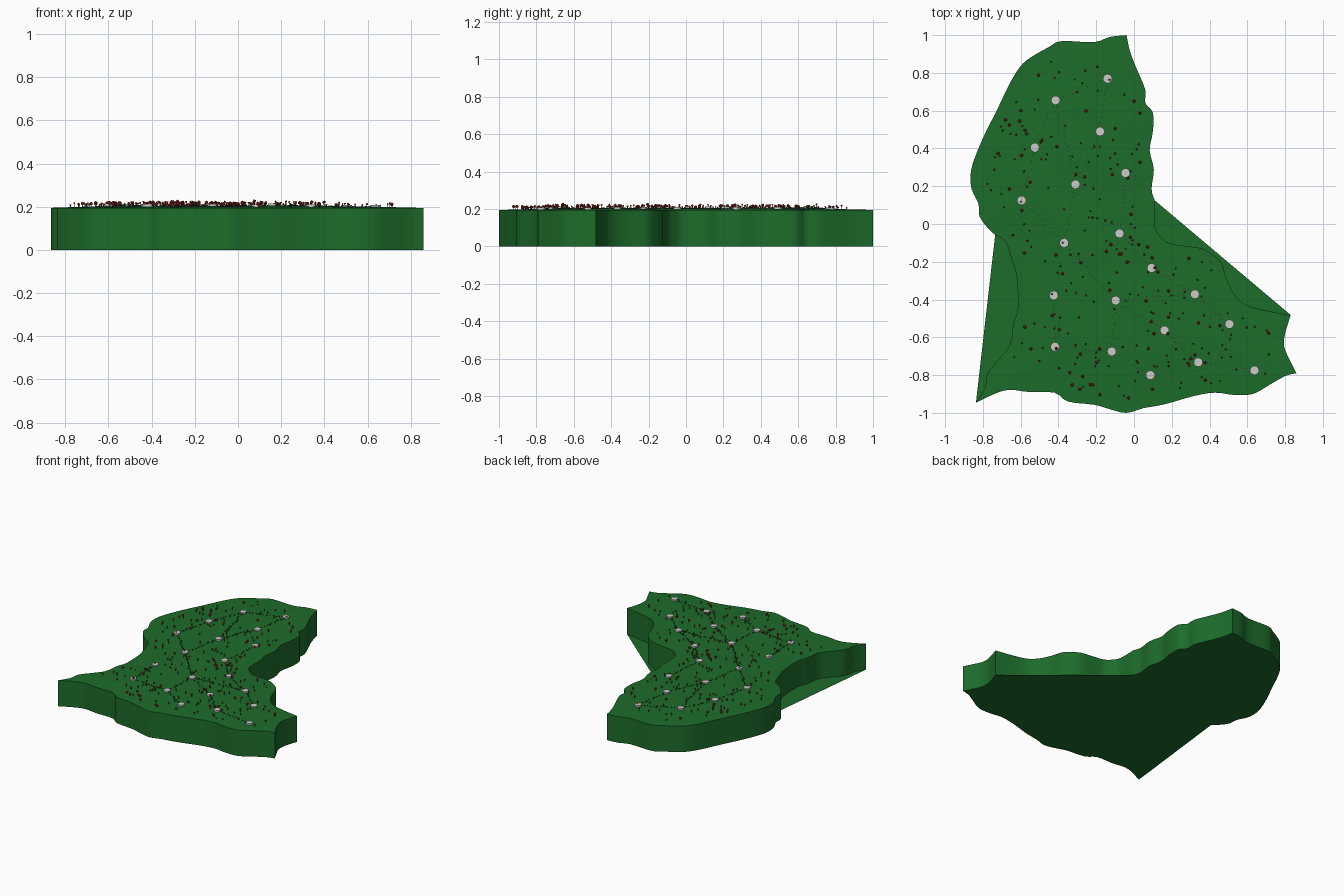
import bpy, bmesh, math, random
from mathutils import Vector, Matrix, noise
from mathutils.geometry import delaunay_2d_cdt

if "Cube" in bpy.data.objects:
    bpy.data.objects.remove(bpy.data.objects["Cube"])

random.seed(4)
TOP = 0.195

# Shore profiles, clockwise; each starts at a sharp corner
EAST = [(-.04, 1), (-.02, .91), (.015, .82), (.06, .71), (.06, .64), (.1, .59), (.1, .49), (.083, .39),
        (.105, .29), (.093, .185), (.11, .125)]
EAST_BAY = [(.11, .125), (.11, -.01), (.135, -.06), (.18, -.1), (.27, -.116), (.36, -.13), (.42, -.165),
            (.465, -.21), (.49, -.29), (.53, -.37), (.585, -.425), (.68, -.455), (.83, -.482)]
CAPE = [(.83, -.482), (.8, -.58), (.795, -.65), (.825, -.72), (.86, -.79)]
SOUTH = [(.86, -.79), (.8, -.805), (.72, -.85), (.63, -.9), (.53, -.905), (.43, -.893), (.32, -.91),
         (.16, -.955), (.05, -.975), (-.04, -1), (-.13, -.98), (-.21, -.957), (-.35, -.94), (-.42, -.893),
         (-.55, -.89), (-.66, -.878), (-.74, -.9), (-.837, -.947)]
WEST_BAY = [(-.837, -.947), (-.79, -.87), (-.775, -.79), (-.71, -.71), (-.655, -.635), (-.64, -.53),
            (-.615, -.45), (-.62, -.29), (-.645, -.195), (-.68, -.095), (-.735, -.058)]
WEST = [(-.735, -.058), (-.775, -.02), (-.818, .04), (-.823, .106), (-.86, .185), (-.865, .265), (-.845, .345),
        (-.79, .476), (-.727, .6), (-.66, .74), (-.605, .83), (-.55, .88), (-.45, .937), (-.385, .968),
        (-.21, .963), (-.13, .99), (-.04, 1)]


def smooth_path(pts, n=3):
    """Catmull-Rom through pts, last point left out so pieces join up."""
    p = [Vector(a) for a in pts]
    p = [p[0]] + p + [p[-1]]
    out = []
    for i in range(1, len(p) - 2):
        a, b, c, d = p[i - 1:i + 3]
        for k in range(n):
            t = k / n
            out.append(.5 * (2 * b + (c - a) * t + (2 * a - 5 * b + 4 * c - d) * t * t
                             + (3 * b - a - 3 * c + d) * t ** 3))
    return out


def material(name, col):
    m = bpy.data.materials.new(name)
    m.diffuse_color = (*col, 1)
    m.use_nodes = True
    m.node_tree.nodes["Principled BSDF"].inputs["Base Color"].default_value = m.diffuse_color
    return m


def make_object(name, bm, mat, smooth=False):
    me = bpy.data.meshes.new(name)
    bm.to_mesh(me)
    bm.free()
    ob = bpy.data.objects.new(name, me)
    bpy.context.collection.objects.link(ob)
    if mat:
        me.materials.append(mat)
    if smooth:
        bpy.context.view_layer.objects.active = ob
        ob.select_set(True)
        bpy.ops.object.shade_smooth_by_angle(angle=math.radians(35))
        ob.select_set(False)
    return ob


parts = [smooth_path(s) for s in (EAST, EAST_BAY, CAPE, SOUTH, WEST_BAY, WEST)]
outline = [p for s in parts for p in s][::-1]
# The base plate cuts straight across both bays
plate = [p for i, s in enumerate(parts) for p in (s[:1] if i in (1, 4) else s)][::-1]


def edge_distance(p):
    best = 9
    for a, b in zip(outline, outline[1:] + outline[:1]):
        d = b - a
        t = max(0, min(1, (p - a).dot(d) / d.length_squared))
        best = min(best, (p - a - d * t).length)
    return best


def inside(p):
    hit = False
    for a, b in zip(outline, outline[1:] + outline[:1]):
        if (a.y > p.y) != (b.y > p.y) and p.x < a.x + (p.y - a.y) * (b.x - a.x) / (b.y - a.y):
            hit = not hit
    return hit


def height(p):
    r = min(1, edge_distance(p) / .3)
    return TOP + r * (.009 + .006 * noise.noise(Vector((p.x * 4, p.y * 4, 1))))


green = material("meadow_green", (.012, .15, .024))
red = material("berry_red", (.36, .03, .02))
dark = material("trail_dark", (.03, .035, .02))
stone = material("pale_stone", (.6, .6, .57))

# Island: gently rolling top, vertical cliff walls, flat base plate
step = .05
inner = [Vector((-.9 + i * step, -1 + j * step)) for i in range(37) for j in range(41)]
inner = [p for p in inner if inside(p) and edge_distance(p) > .02]
n = len(outline)
vs, _, fs, *_ = delaunay_2d_cdt(outline + inner, [(i, (i + 1) % n) for i in range(n)], [], 1, 1e-5)
bm = bmesh.new()
top = [bm.verts.new((p.x, p.y, height(p))) for p in vs]
for f in fs:
    bm.faces.new([top[i] for i in f])
bm.normal_update()
if sum(f.normal.z for f in bm.faces) < 0:
    bmesh.ops.reverse_faces(bm, faces=bm.faces[:])
rim = [e for e in bm.edges if e.is_boundary]
wall = bmesh.ops.extrude_edge_only(bm, edges=rim)["geom"]
for v in wall:
    if isinstance(v, bmesh.types.BMVert):
        v.co.z = 0
bmesh.ops.recalc_face_normals(bm, faces=bm.faces[:])
if sum(f.normal.z for f in bm.faces) < 0:
    bmesh.ops.reverse_faces(bm, faces=bm.faces[:])
bm.faces.new([bm.verts.new((p.x, p.y, 0)) for p in plate[::-1]])
make_object("island", bm, green, True)

# Marker stones: thin round discs
STONES = [(-.14, .77), (-.415, .655), (-.18, .49), (-.525, .405), (-.045, .27), (-.31, .21), (-.595, .125),
          (-.077, -.05), (-.37, -.1), (.093, -.233), (-.425, -.378), (-.097, -.405), (.322, -.372),
          (.505, -.53), (.162, -.563), (-.418, -.65), (-.118, -.675), (.34, -.732), (.638, -.775), (.087, -.8)]
bm = bmesh.new()
for s in STONES:
    bmesh.ops.create_cone(bm, cap_ends=True, segments=16, radius1=.024, radius2=.024, depth=.012,
                          matrix=Matrix.Translation((*s, height(Vector(s)) + .004)))
make_object("marker_stones", bm, stone, True)

# Dotted trails between the stones
LINKS = [(0, 1), (0, 2), (2, 5), (5, 8), (1, 5), (1, 3), (3, 6), (6, 8), (4, 7), (7, 9), (9, 12), (12, 13),
         (8, 11), (11, 12), (11, 14), (14, 17), (17, 18), (11, 16), (16, 19), (10, 15), (15, 16)]
bm = bmesh.new()
for a, b in LINKS:
    a, b = Vector(STONES[a]), Vector(STONES[b])
    k = int((b - a).length / .022)
    for i in range(1, k):
        p = a.lerp(b, i / k) + Vector((random.gauss(0, .004), random.gauss(0, .004)))
        bmesh.ops.create_cube(bm, size=.006, matrix=Matrix.Translation((*p, height(p) + .002))
                              @ Matrix.Rotation(random.random() * 3, 4, 'Z'))
make_object("trail_pebbles", bm, dark)

# Berries on thin stems, scattered over the meadow
heads, stems = bmesh.new(), bmesh.new()
count = 0
while count < 260:
    p = Vector((random.uniform(-.8, .75), random.uniform(-.97, .87)))
    if not inside(p) or edge_distance(p) < .05:
        continue
    count += 1
    r = random.choice((.005, .005, .006, .009))
    z, h = height(p), random.uniform(.008, .02)
    bmesh.ops.create_icosphere(heads, subdivisions=1, radius=r, matrix=Matrix.Translation((*p, z + h)))
    bmesh.ops.create_cone(stems, segments=5, radius1=.0018, radius2=.0012, depth=h,
                          matrix=Matrix.Translation((*p, z + h / 2)))
make_object("berries", heads, red)
make_object("berry_stems", stems, dark)
